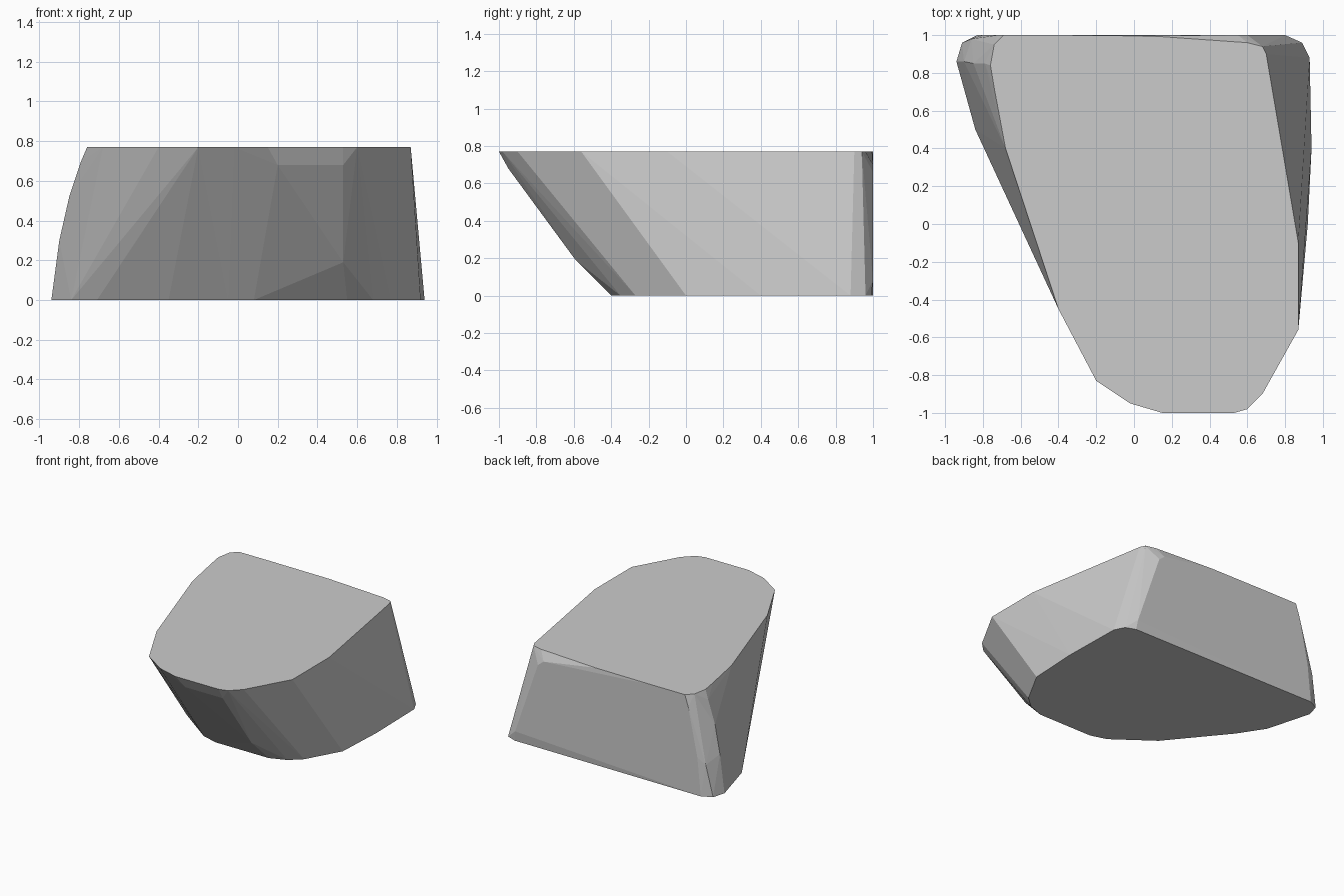
import bpy, bmesh, math

H = 0.77

# Flat top outline
top = [(-0.69, 1), (-0.74, 0.95), (-0.76, 0.84), (-0.74, 0.72), (-0.68, 0.4),
       (-0.4, -0.45), (-0.2, -0.83), (-0.02, -0.95), (0.15, -1), (0.53, -1),
       (0.6, -0.98), (0.68, -0.9), (0.87, -0.56), (0.87, -0.1), (0.7, 0.9),
       (0.68, 0.94), (0.6, 0.96), (0.1, 0.995), (-0.4, 1)]

# Flat base outline
base = [(-0.83, 1), (-0.91, 0.96), (-0.94, 0.86), (-0.84, 0.5), (-0.71, 0.3), (-0.35, -0.14),
        (-0.05, -0.36), (0.08, -0.4), (0.55, -0.4), (0.68, -0.35), (0.77, -0.27),
        (0.92, 0.0), (0.94, 0.4), (0.93, 0.88), (0.89, 0.96), (0.81, 0.99)]

# Worn points on the slanted front and the rounded back corners
worn = [(0.2, -0.95, 0.68), (0.53, -0.95, 0.68), (0.53, -0.59, 0.19),
        (0.6, -0.57, 0.22), (-0.9, 0.86, 0.3), (-0.85, 0.85, 0.52),
        (-0.79, 0.85, 0.7), (-0.86, 0.98, 0.25), (-0.8, 1, 0.3),
        (0.6, 1, 0.66), (0.55, 1, 0.7), (0.8, 1, 0.08), (-0.72, 1, 0.68)]

bm = bmesh.new()
for x, y in top:
    bm.verts.new((x, y, H))
for x, y in base:
    bm.verts.new((x, y, 0))
for p in worn:
    bm.verts.new(p)

# Wrap the outlines into one faceted stone
hull = bmesh.ops.convex_hull(bm, input=bm.verts)
loose = [v for v in bm.verts if not v.link_faces]
bmesh.ops.delete(bm, geom=loose, context='VERTS')
bmesh.ops.dissolve_limit(bm, angle_limit=math.radians(1), verts=bm.verts, edges=bm.edges)
bmesh.ops.recalc_face_normals(bm, faces=bm.faces)

mesh = bpy.data.meshes.new("stone_block")
bm.to_mesh(mesh)
bm.free()
stone = bpy.data.objects.new("stone_block", mesh)
bpy.context.collection.objects.link(stone)
